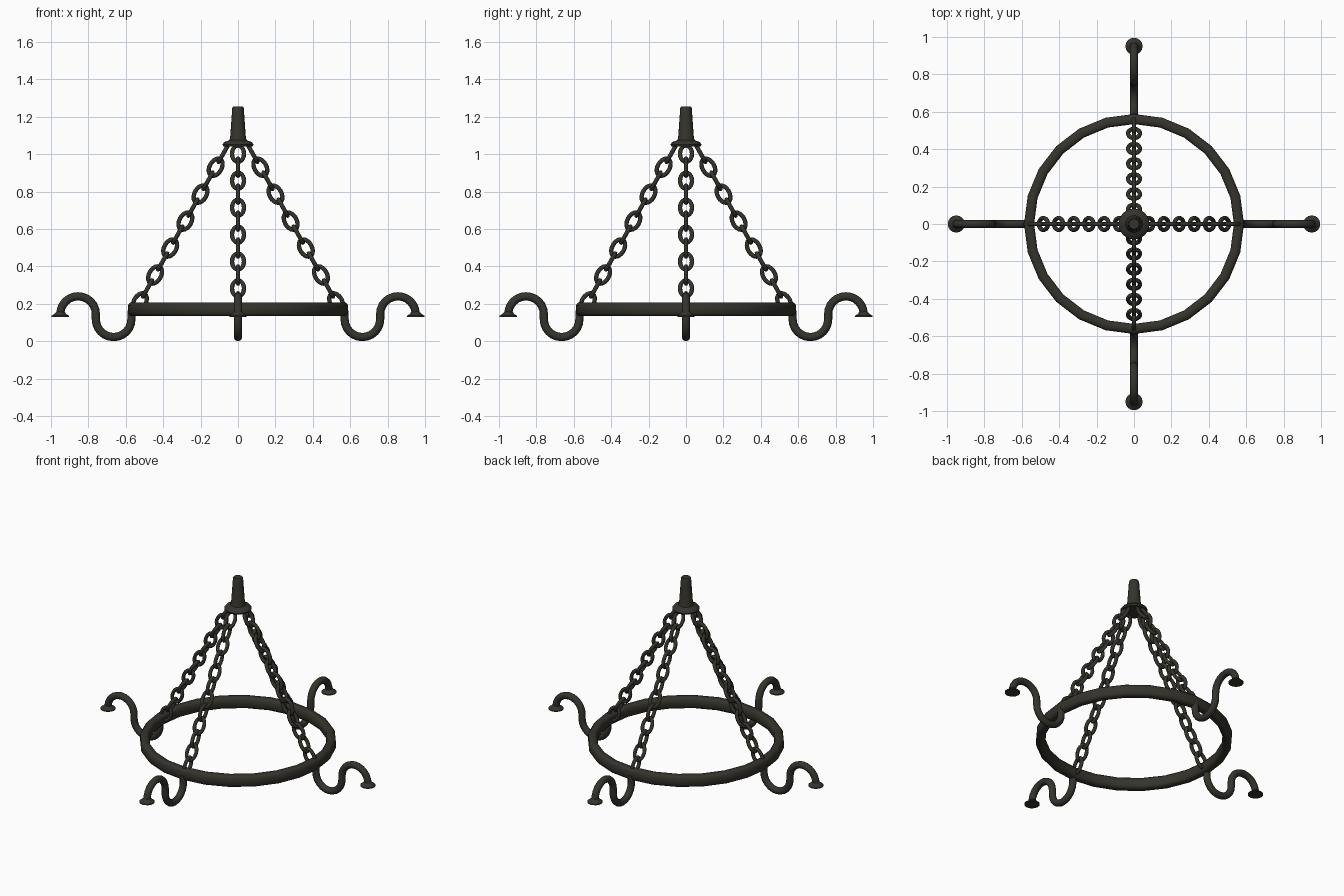
import bpy, math
from math import sin, cos, pi
from mathutils import Matrix, Vector

if "Cube" in bpy.data.objects:
    bpy.data.objects.remove(bpy.data.objects["Cube"])

iron = bpy.data.materials.new("dark_iron")
iron.diffuse_color = (0.035, 0.033, 0.025, 1)
iron.use_nodes = True
iron.node_tree.nodes["Principled BSDF"].inputs["Base Color"].default_value = iron.diffuse_color


def make(name, verts, faces, matrix=None, angle=40):
    me = bpy.data.meshes.new(name)
    me.from_pydata(verts, [], faces)
    me.materials.append(iron)
    ob = bpy.data.objects.new(name, me)
    bpy.context.collection.objects.link(ob)
    if matrix:
        ob.matrix_world = matrix
    bpy.ops.object.select_all(action='DESELECT')
    ob.select_set(True)
    bpy.context.view_layer.objects.active = ob
    bpy.ops.object.mode_set(mode='EDIT')
    bpy.ops.mesh.select_all(action='SELECT')
    bpy.ops.mesh.normals_make_consistent(inside=False)
    bpy.ops.object.mode_set(mode='OBJECT')
    bpy.ops.object.shade_smooth_by_angle(angle=math.radians(angle))
    return ob


def sweep(path, section, closed):
    """Sweep a section (in-plane offset, y offset) along a path in the xz plane."""
    n, m = len(path), len(section)
    verts, faces = [], []
    for i, (x, z) in enumerate(path):
        a = path[(i - 1) % n] if closed else path[max(i - 1, 0)]
        b = path[(i + 1) % n] if closed else path[min(i + 1, n - 1)]
        t = Vector((b[0] - a[0], b[1] - a[1])).normalized()
        verts += [(x + t.y * u, v, z - t.x * u) for u, v in section]
    for i in range(n if closed else n - 1):
        for j in range(m):
            k, l = (i + 1) % n, (j + 1) % m
            faces.append((i * m + j, i * m + l, k * m + l, k * m + j))
    if not closed:
        faces += [tuple(range(m)), tuple(range((n - 1) * m, n * m))]
    return verts, faces


def lathe(profile, sides, x=0):
    """Solid of revolution around a vertical axis, capped at both ends."""
    verts = [(x + r * cos(2 * pi * j / sides), r * sin(2 * pi * j / sides), z)
             for r, z in profile for j in range(sides)]
    faces = [(i * sides + j, i * sides + (j + 1) % sides,
              (i + 1) * sides + (j + 1) % sides, (i + 1) * sides + j)
             for i in range(len(profile) - 1) for j in range(sides)]
    last = (len(profile) - 1) * sides
    faces += [tuple(range(sides)), tuple(range(last, last + sides))]
    return verts, faces


def circle(r, n):
    return [(r * cos(2 * pi * j / n), r * sin(2 * pi * j / n)) for j in range(n)]


# Main ring: rounded band with 24 segments
band = [(.027, -.022), (.027, .022), (.016, .036), (-.016, .036),
        (-.027, .022), (-.027, -.022), (-.016, -.036), (.016, -.036)]
v, f = sweep(circle(.561, 24), band, True)
make("main_ring", v, f, Matrix.Translation((0, 0, .171)) @ Matrix.Rotation(pi / 2, 4, 'X'), 60)

# Top hub with flange
hub = [(.045, 1.04), (.078, 1.042), (.083, 1.052), (.074, 1.064), (.046, 1.075),
       (.042, 1.09), (.033, 1.215), (.031, 1.245), (.027, 1.255)]
make("top_hub", *lathe(hub, 16))

# S-shaped arm path and chain link shape
arm = [(.57, .165)]
arm += [(.665 + .095 * cos(a), .117 + .095 * sin(a)) for a in (pi + pi * i / 12 for i in range(13))]
arm += [(.855 - .095 * cos(a), .145 + .095 * sin(a)) for a in (pi * i / 12 for i in range(13))]
arm_mesh = sweep(arm, circle(.022, 12), False)
cup_mesh = lathe([(.046, .13), (.046, .136), (.034, .144), (.021, .158)], 16, .95)
link_path = [(.032 * cos(2 * pi * i / 20), .05 * sin(2 * pi * i / 20)) for i in range(20)]
link_mesh = sweep(link_path, circle(.0115, 8), True)

# Four arms with cups, and four chains of alternating links
tilt = math.atan2(.081, .144)
for q in range(4):
    turn = Matrix.Rotation(q * pi / 2, 4, 'Z')
    make(f"arm_{q + 1}", *arm_mesh, turn)
    make(f"arm_cup_{q + 1}", *cup_mesh, turn)
    for i in range(12):
        place = Matrix.Translation((.079 + .0405 * i, 0, 1.002 - .072 * i))
        lean = Matrix.Rotation(-tilt, 4, 'Y')
        twist = Matrix.Rotation(pi / 2 if i % 2 == 0 else 0, 4, 'Z')
        make(f"chain_{q + 1}_link_{i + 1}", *link_mesh, turn @ place @ lean @ twist, 60)
